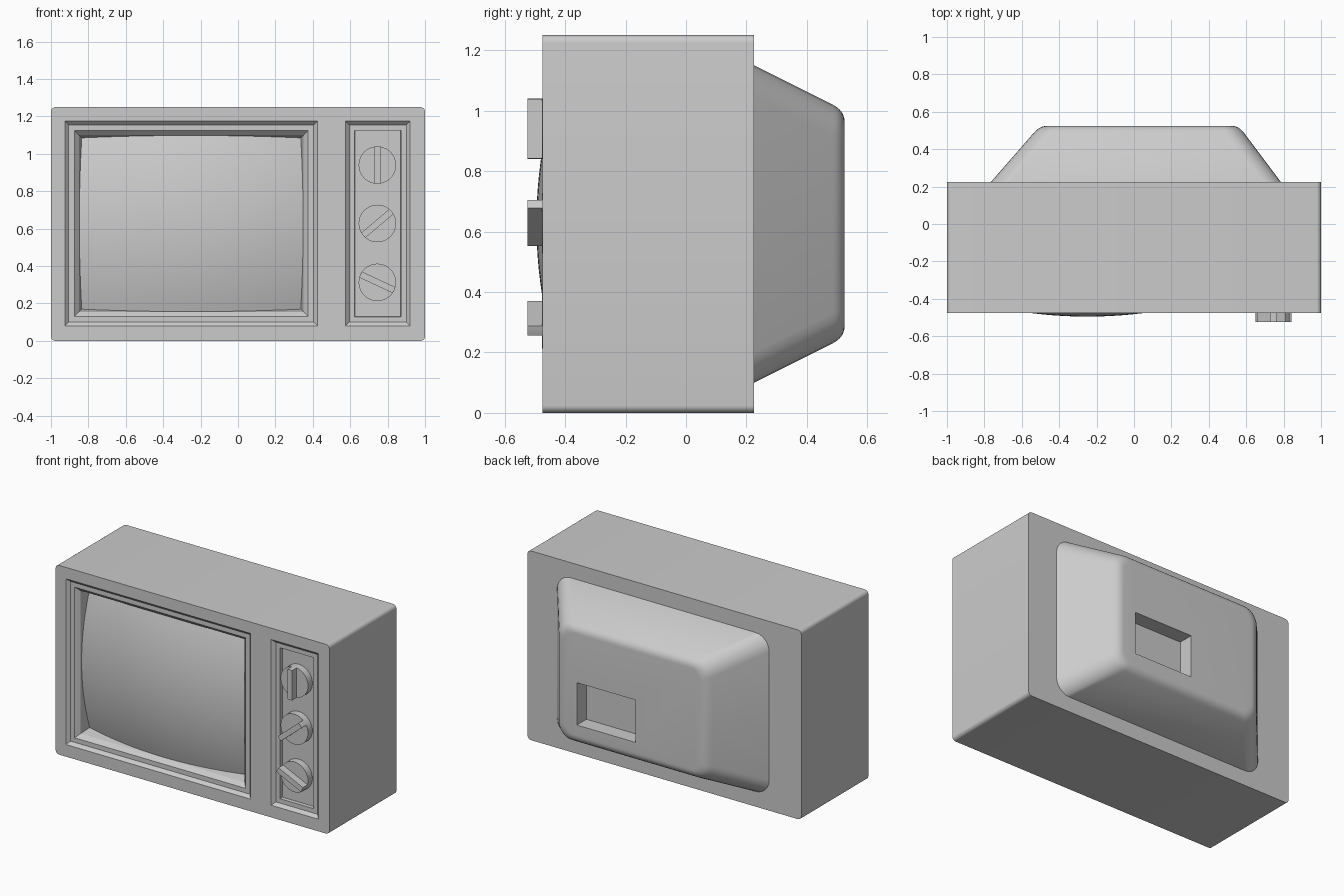
import bpy, bmesh, math
from math import sin, cos, pi, radians

if "Cube" in bpy.data.objects:
    bpy.data.objects.remove(bpy.data.objects["Cube"])

FRONT, BACK = -0.475, 0.225


def finish(name, bm, smooth=30):
    bmesh.ops.recalc_face_normals(bm, faces=bm.faces)
    me = bpy.data.meshes.new(name)
    bm.to_mesh(me)
    bm.free()
    ob = bpy.data.objects.new(name, me)
    bpy.context.collection.objects.link(ob)
    shade(ob, smooth)
    return ob


def shade(ob, angle=30):
    bpy.ops.object.select_all(action='DESELECT')
    ob.select_set(True)
    bpy.context.view_layer.objects.active = ob
    bpy.ops.object.shade_smooth_by_angle(angle=radians(angle))


def loft(name, rings):
    """Closed solid through (y, [(x, z), ...]) rings."""
    bm = bmesh.new()
    loops = [[bm.verts.new((x, y, z)) for x, z in pts] for y, pts in rings]
    n = len(loops[0])
    for a, b in zip(loops, loops[1:]):
        for i in range(n):
            j = (i + 1) % n
            bm.faces.new((a[i], a[j], b[j], b[i]))
    bm.faces.new(loops[0])
    bm.faces.new(loops[-1])
    return finish(name, bm)


def rect(x0, x1, z0, z1, r=0.0, seg=6):
    """Rectangle outline, with rounded corners when r > 0."""
    if r == 0:
        return [(x1, z1), (x0, z1), (x0, z0), (x1, z0)]
    pts = []
    centres = [(x1 - r, z1 - r), (x0 + r, z1 - r), (x0 + r, z0 + r), (x1 - r, z0 + r)]
    for k, (cx, cz) in enumerate(centres):
        for i in range(seg + 1):
            a = (k + i / seg) * pi / 2
            pts.append((cx + r * cos(a), cz + r * sin(a)))
    return pts


def cut(target, cutter):
    m = target.modifiers.new("cut", 'BOOLEAN')
    m.operation, m.solver, m.object = 'DIFFERENCE', 'EXACT', cutter
    bpy.ops.object.select_all(action='DESELECT')
    target.select_set(True)
    bpy.context.view_layer.objects.active = target
    bpy.ops.object.modifier_apply(modifier=m.name)
    bpy.data.objects.remove(cutter)
    shade(target)


def moulding(x0, x1, z0, z1, steps):
    """Stepped recess cutter: steps are (inset, depth) from the front face."""
    rings = [(FRONT - 0.02, rect(x0, x1, z0, z1))]
    for o, d in steps:
        rings.append((FRONT + d, rect(x0 + o, x1 - o, z0 + o, z1 - o)))
    return loft("cutter", rings)


# cabinet with stepped recesses for the screen and the control panel
outline = rect(-1, 1, 0, 1.25, 0.025)
cabinet = loft("cabinet", [(FRONT, outline), (BACK, outline)])
cut(cabinet, moulding(-0.925, 0.425, 0.08, 1.175,
                      [(0, 0), (0.02, 0.02), (0.05, 0.02), (0.075, 0.045), (0.105, 0.2)]))
cut(cabinet, moulding(0.575, 0.92, 0.08, 1.175,
                      [(0, 0), (0.02, 0.02), (0.049, 0.02), (0.05, 0.045)]))

# bulged screen glass, its edges buried in the recess walls
bm = bmesh.new()
bmesh.ops.create_grid(bm, x_segments=28, y_segments=24, size=1)
for v in bm.verts:
    u, w = v.co.x, v.co.y
    v.co = (-0.25 + 0.602 * u, -0.495 + 0.075 * u * u + 0.075 * w * w, 0.6275 + 0.476 * w)
screen = finish("screen", bm)
if screen.data.polygons[0].normal.y > 0:
    screen.data.flip_normals()

# tapered rear housing with a rounded rear edge
base, tip = (-0.765, 0.785, 0.10, 1.15), (-0.503, 0.56, 0.25, 1.0)
rings = [(BACK - 0.01, rect(*base, 0.1))]
t0 = 0.87
for t in (0, t0):
    box = [a + (b - a) * t for a, b in zip(base, tip)]
    rings.append((BACK + 0.3 * t, rect(*box, 0.1)))
inner = [tip[0] + 0.04, tip[1] - 0.04, tip[2] + 0.04, tip[3] - 0.04]
for i in range(1, 7):
    s = i / 6
    w = ((1 - s) ** 2, 2 * s * (1 - s), s * s)
    edge = [a * w[0] + b * w[1] + c * w[2] for a, b, c in zip(box, tip, inner)]
    y = BACK + 0.3 * (t0 * w[0] + w[1] + w[2])
    rings.append((y, rect(*edge, 0.1 - 0.03 * s)))
housing = loft("rear_housing", rings)

# socket recess in the rear housing
socket = rect(0.0, 0.43, 0.36, 0.64)
cut(housing, loft("cutter", [(0.425, socket), (0.6, socket)]))

# three knobs: a round disc with a turned grip bar across it
KX, R = 0.745, 0.1
for name, kz, deg in (("upper", 0.94, 90), ("middle", 0.628, 40), ("lower", 0.313, -25)):
    disc = [(KX + R * cos(a * pi / 20), kz + R * sin(a * pi / 20)) for a in range(40)]
    loft(name + "_knob_disc", [(-0.42, disc), (-0.476, disc)])
    bar = [(KX + R * cos(radians(deg + a)), kz + R * sin(radians(deg + a)))
           for a in (-10, 0, 10, 170, 180, 190)]
    loft(name + "_knob_grip", [(-0.47, bar), (-0.525, bar)])
